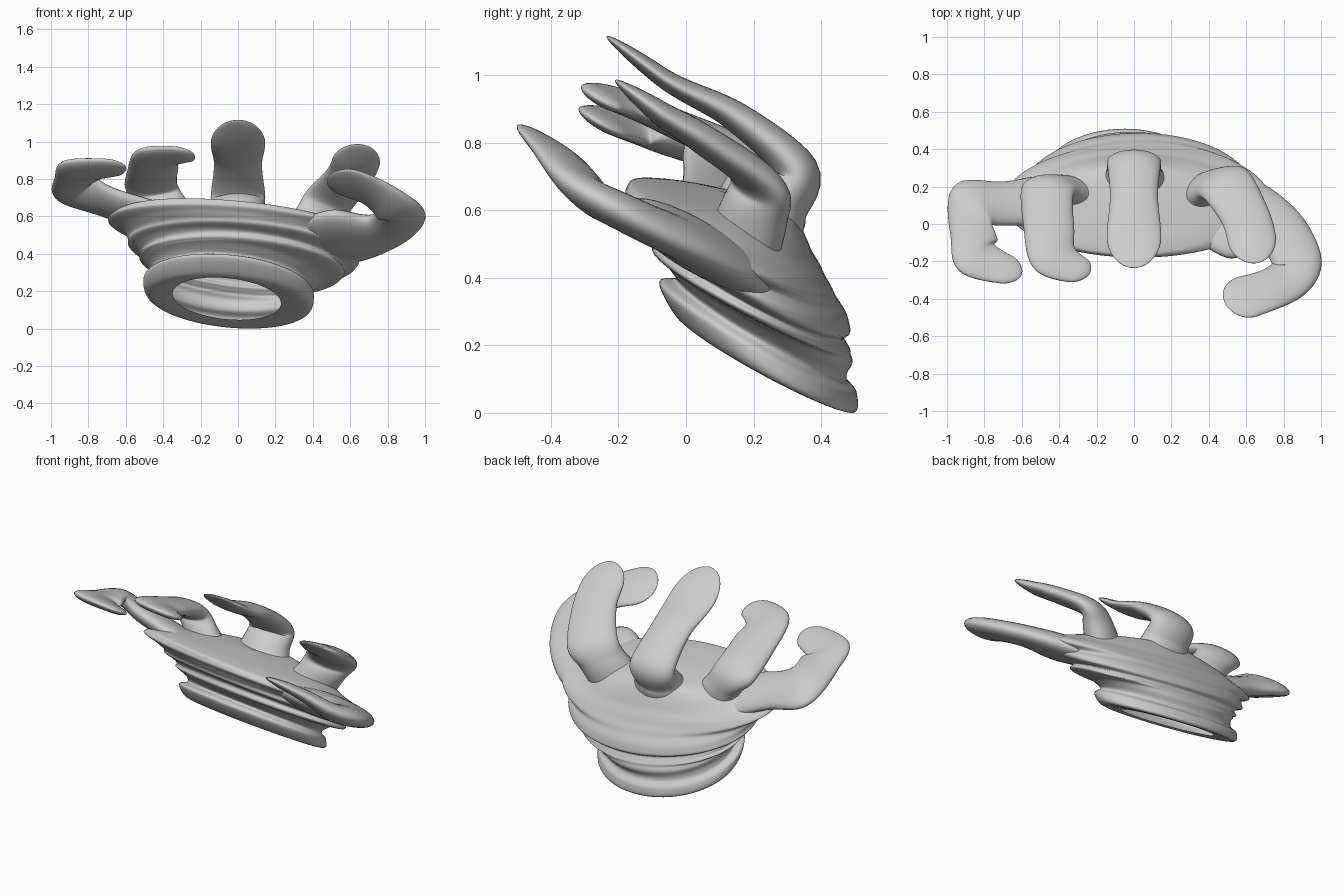
import bpy, bmesh
from math import sin, cos, pi, radians, sqrt
from mathutils import Vector

SHEAR = 0.6  # the whole hand leans: z drops towards +y


def spline(rows, sub):
    """Catmull-Rom interpolation of every column in rows."""
    out, n = [], len(rows)
    for i in range(n - 1):
        p0, p1 = rows[max(i - 1, 0)], rows[i]
        p2, p3 = rows[i + 1], rows[min(i + 2, n - 1)]
        for s in range(sub):
            t = s / sub
            out.append([0.5 * (2 * b + (c - a) * t + (2 * a - 5 * b + 4 * c - d) * t * t
                               + (3 * b - a - 3 * c + d) * t ** 3)
                        for a, b, c, d in zip(p0, p1, p2, p3)])
    out.append(list(rows[-1]))
    return out


def loft(name, rings):
    """Skin a list of closed point rings; the first ring stays open."""
    bm = bmesh.new()
    loops = [[bm.verts.new(p) for p in ring] for ring in rings]
    n = len(loops[0])
    for lo, hi in zip(loops, loops[1:]):
        for j in range(n):
            k = (j + 1) % n
            bm.faces.new((lo[j], lo[k], hi[k], hi[j]))
    bm.faces.new(loops[-1])
    mesh = bpy.data.meshes.new(name)
    bm.to_mesh(mesh)
    bm.free()
    for f in mesh.polygons:
        f.use_smooth = True
    obj = bpy.data.objects.new(name, mesh)
    bpy.context.collection.objects.link(obj)
    return obj


# Wrist and palm: stacked slanted folds
# centre x, half width, front y, front z, back y, back z, wrinkle
folds = [
    (-0.06, 0.29, 0.02, 0.27, 0.42, 0.05, 0),
    (-0.05, 0.43, -0.03, 0.29, 0.50, 0.005, 0),
    (-0.05, 0.455, -0.08, 0.385, 0.505, 0.06, 0),
    (-0.04, 0.42, -0.03, 0.40, 0.475, 0.10, 0.01),
    (-0.02, 0.47, -0.07, 0.455, 0.49, 0.16, 0.015),
    (0.02, 0.54, -0.10, 0.48, 0.485, 0.19, 0.015),
    (0.02, 0.55, -0.09, 0.52, 0.465, 0.22, 0.015),
    (0.03, 0.61, -0.14, 0.56, 0.49, 0.25, 0.015),
    (0.02, 0.63, -0.15, 0.60, 0.45, 0.33, 0.015),
    (0.02, 0.71, -0.18, 0.65, 0.42, 0.39, 0.01),
    (0.00, 0.62, -0.16, 0.68, 0.375, 0.47, 0.01),
    (0.00, 0.46, -0.10, 0.68, 0.34, 0.55, 0),
    (0.00, 0.25, -0.02, 0.67, 0.30, 0.60, 0),
    (0.00, 0.02, 0.13, 0.65, 0.15, 0.64, 0),
]
SEG = 96
rings = []
for i, (cx, rx, yf, zf, yb, zb, w) in enumerate(spline(folds, 6)):
    ring = []
    for j in range(SEG):
        a = 2 * pi * j / SEG
        k = 1 + w * (sin(2 * a + i * 0.5) * 0.7 + 0.5 * sin(a - i * 1.1))
        s = (1 + sin(a) * k) / 2
        x = rx * cos(a) * k
        ring.append((cx + x, yf + (yb - yf) * s, zf + (zb - zf) * s - 0.09 * x))
    rings.append(ring)
loft("palm_and_wrist", rings)


def finger(name, rows):
    """Sweep a flattened section; rows = x, y, z, half width, half depth, heading."""
    pts = spline(rows, 8)
    pos = [Vector(p[:3]) for p in pts]
    total = [0.0]
    for a, b in zip(pos, pos[1:]):
        total.append(total[-1] + (b.xy - a.xy).length)
    tip_r = rows[-1][3]
    stations = []
    for i, p in enumerate(pts):
        if total[-1] - total[i] > tip_r:
            stations.append((p, pos[i], pos[min(i + 1, len(pos) - 1)] - pos[max(i - 1, 0)], 1.0))
    # Rounded fingertip
    last, prev = pts[-1], stations[-1][0]
    base, t_start, t_end = stations[-1][1], stations[-1][2].normalized(), (pos[-1] - pos[-2]).normalized()
    for q in range(1, 11):
        s = sin(q / 10 * pi / 2)
        r = [u + (v - u) * s for u, v in zip(prev, last)]
        stations.append((r, base.lerp(pos[-1], s), t_start.lerp(t_end, s),
                         max(sqrt(max(1 - s * s, 0)), 0.01)))
    rings = []
    for p, c, tan, f in stations:
        h = radians(p[5])
        a = Vector((-sin(h), cos(h), -SHEAR * cos(h)))
        b = tan.cross(a).normalized()
        rings.append([c + a * (p[3] * f * cos(u)) + b * (p[4] * f * sin(u))
                      for u in (2 * pi * j / 32 for j in range(32))])
    loft(name, rings)


# Each finger starts inside the palm, rises to the knuckle, then bends forward
finger("middle_finger", [
    (0, 0.20, 0.50, 0.22, 0.13, -90), (0, 0.27, 0.62, 0.15, 0.10, -90),
    (0, 0.325, 0.72, 0.145, 0.065, -90), (0, 0.15, 0.875, 0.128, 0.045, -90),
    (0, -0.05, 0.98, 0.145, 0.03, -90), (0, -0.235, 1.115, 0.14, 0.02, -90)])
finger("ring_finger", [
    (-0.28, 0.14, 0.50, 0.16, 0.10, 250), (-0.37, 0.18, 0.64, 0.125, 0.08, 255),
    (-0.46, 0.18, 0.75, 0.14, 0.055, 262), (-0.455, -0.02, 0.85, 0.135, 0.045, 270),
    (-0.42, -0.19, 0.92, 0.12, 0.035, 300), (-0.24, -0.27, 0.935, 0.06, 0.02, 325)])
finger("little_finger", [
    (-0.32, 0.14, 0.54, 0.16, 0.06, 180), (-0.68, 0.11, 0.67, 0.115, 0.055, 186),
    (-0.86, 0.10, 0.75, 0.145, 0.045, 225), (-0.855, -0.08, 0.81, 0.125, 0.04, 268),
    (-0.83, -0.19, 0.85, 0.115, 0.035, 310), (-0.60, -0.27, 0.865, 0.06, 0.02, 340)])
finger("index_finger", [
    (0.32, 0.14, 0.44, 0.15, 0.10, -55), (0.42, 0.20, 0.59, 0.13, 0.085, -58),
    (0.49, 0.21, 0.69, 0.14, 0.055, -60), (0.59, 0.05, 0.81, 0.13, 0.045, -72),
    (0.63, -0.08, 0.89, 0.13, 0.035, -85), (0.64, -0.21, 0.985, 0.125, 0.02, -90)])
finger("thumb", [
    (0.25, 0.09, 0.48, 0.12, 0.04, -5), (0.53, 0.04, 0.49, 0.22, 0.075, -10),
    (0.77, -0.03, 0.52, 0.145, 0.06, -35), (0.87, -0.20, 0.60, 0.135, 0.055, -70),
    (0.83, -0.29, 0.65, 0.12, 0.05, -130), (0.70, -0.36, 0.74, 0.11, 0.035, -158),
    (0.485, -0.42, 0.815, 0.125, 0.02, -155)])
